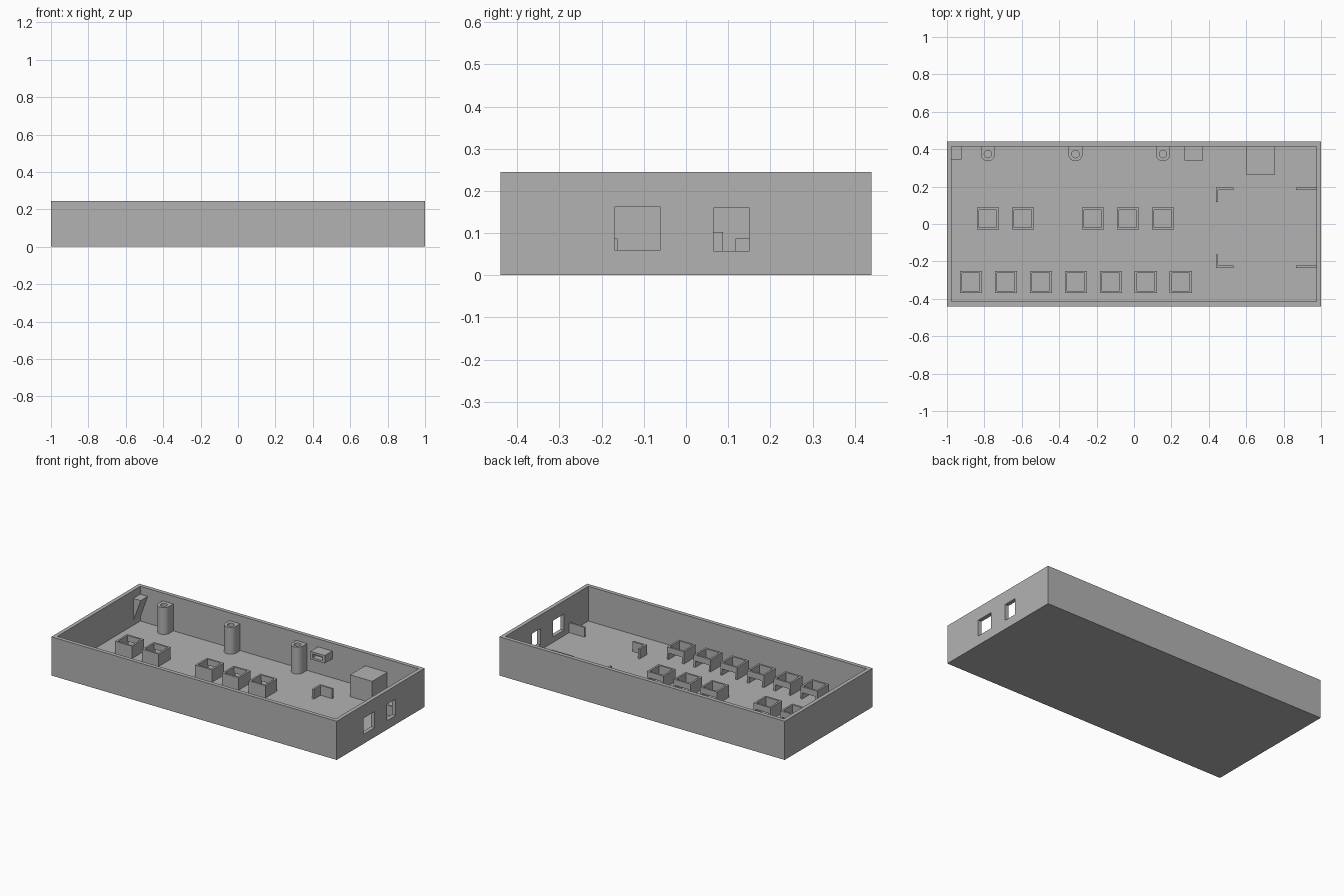
import bpy, bmesh, math
from mathutils import Matrix

if "Cube" in bpy.data.objects:
    bpy.data.objects.remove(bpy.data.objects["Cube"])

# One plain grey plastic
grey = bpy.data.materials.new("grey_plastic")
grey.use_nodes = True
grey.diffuse_color = (0.45, 0.45, 0.45, 1)
grey.node_tree.nodes["Principled BSDF"].inputs["Base Color"].default_value = (0.45, 0.45, 0.45, 1)

HALF_Y, HEIGHT, WALL, FLOOR = 0.44, 0.245, 0.025, 0.025
IN_X, IN_Y = 1 - WALL, HALF_Y - WALL
BASE = FLOOR - 0.005      # parts sink slightly into the floor
BACK = IN_Y + 0.005       # and into the walls
SUPPORT = 0.195


def finish(name, bm):
    bmesh.ops.recalc_face_normals(bm, faces=bm.faces)
    mesh = bpy.data.meshes.new(name)
    bm.to_mesh(mesh)
    bm.free()
    mesh.materials.append(grey)
    obj = bpy.data.objects.new(name, mesh)
    bpy.context.collection.objects.link(obj)
    return obj


def add_box(bm, x, y, z):
    size = [b - a for a, b in (x, y, z)]
    mid = [(a + b) / 2 for a, b in (x, y, z)]
    matrix = Matrix.Translation(mid) @ Matrix.Diagonal((*size, 1))
    bmesh.ops.create_cube(bm, size=1, matrix=matrix)


def boxes(name, *spans):
    bm = bmesh.new()
    for span in spans:
        add_box(bm, *span)
    return finish(name, bm)


def prism(name, points, direction):
    bm = bmesh.new()
    face = bm.faces.new([bm.verts.new(p) for p in points])
    result = bmesh.ops.extrude_face_region(bm, geom=[face])
    verts = [g for g in result["geom"] if isinstance(g, bmesh.types.BMVert)]
    bmesh.ops.translate(bm, verts=verts, vec=direction)
    return finish(name, bm)


def cut(obj, cutter):
    cutter.hide_render = True
    mod = obj.modifiers.new("cut", 'BOOLEAN')
    mod.operation, mod.solver, mod.object = 'DIFFERENCE', 'EXACT', cutter
    graph = bpy.context.evaluated_depsgraph_get()
    mesh = bpy.data.meshes.new_from_object(obj.evaluated_get(graph))
    obj.modifiers.clear()
    obj.data = mesh
    bpy.data.objects.remove(cutter)


# Open tray with two ports through the right end
tray = boxes("tray", ((-1, 1), (-HALF_Y, HALF_Y), (0, HEIGHT)))
cut(tray, boxes("cavity", ((-IN_X, IN_X), (-IN_Y, IN_Y), (FLOOR, 0.4))))
for y, z in (((-0.17, -0.06), (0.06, 0.162)), ((0.065, 0.15), (0.057, 0.16))):
    cut(tray, boxes("port", ((0.9, 1.1), y, z)))


# Square button guides, open at the bottom of the back side
def button_guide(name, cx, cy, half=0.059, t=0.012, top=0.103):
    x0, x1, y0, y1 = cx - half, cx + half, cy - half, cy + half
    boxes(name,
          ((x0, x0 + t), (y0, y1), (BASE, top)),
          ((x1 - t, x1), (y0, y1), (BASE, top)),
          ((x0 + t, x1 - t), (y0, y0 + t), (BASE, top)),
          ((x0 + t, x1 - t), (y1 - t, y1), (0.065, top)))


for i in range(7):
    button_guide(f"front_button_guide_{i + 1}", -0.872 + 0.187 * i, -0.31)
for i in (0, 1, 3, 4, 5):
    button_guide(f"middle_button_guide_{i + 1}", -0.781 + 0.187 * i, 0.029)


# Screw posts joined to the back wall
def screw_post(name, cx, cy=0.374, r=0.038, hole=0.02):
    arc = [math.pi + math.pi * k / 16 for k in range(17)]
    points = [(cx + r * math.cos(a), cy + r * math.sin(a), BASE) for a in arc]
    points += [(cx + r, BACK, BASE), (cx - r, BACK, BASE)]
    post = prism(name, points, (0, 0, SUPPORT - BASE))
    bm = bmesh.new()
    bmesh.ops.create_cone(bm, cap_ends=True, segments=24, radius1=hole, radius2=hole,
                          depth=0.3, matrix=Matrix.Translation((cx, cy, FLOOR + 0.15)))
    cut(post, finish("screw_hole", bm))
    bpy.ops.object.select_all(action='DESELECT')
    post.select_set(True)
    bpy.context.view_layer.objects.active = post
    bpy.ops.object.shade_smooth_by_angle(angle=math.radians(30))


for i, x in enumerate((-0.781, -0.313, 0.155)):
    screw_post(f"screw_post_{i + 1}", x)

# Corner wedge tapering down to the left-hand end wall
edge = -IN_X - 0.005
prism("corner_wedge", [(edge, 0.345, SUPPORT), (-0.923, 0.345, SUPPORT), (edge, 0.345, 0.04)],
      (0, BACK - 0.345, 0))

# Wall bracket with a shallow front pocket
bracket = boxes("wall_bracket", ((0.27, 0.37), (0.34, BACK), (0.145, SUPPORT)))
cut(bracket, boxes("pocket", ((0.285, 0.355), (0.3, 0.375), (0.158, 0.182))))

# Solid support block on the back wall
boxes("support_block", ((0.6, 0.755), (0.265, BACK), (BASE, 0.163)))

# Low rails that locate the board next to the ports
RAIL = (BASE, 0.087)
for side, y, arm in (("back", (0.183, 0.195), (0.117, 0.183)),
                     ("front", (-0.235, -0.223), (-0.223, -0.163))):
    boxes(f"{side}_corner_rail", ((0.438, 0.532), y, RAIL), ((0.438, 0.45), arm, RAIL))
    boxes(f"{side}_end_rail", ((0.867, IN_X + 0.005), y, RAIL))
